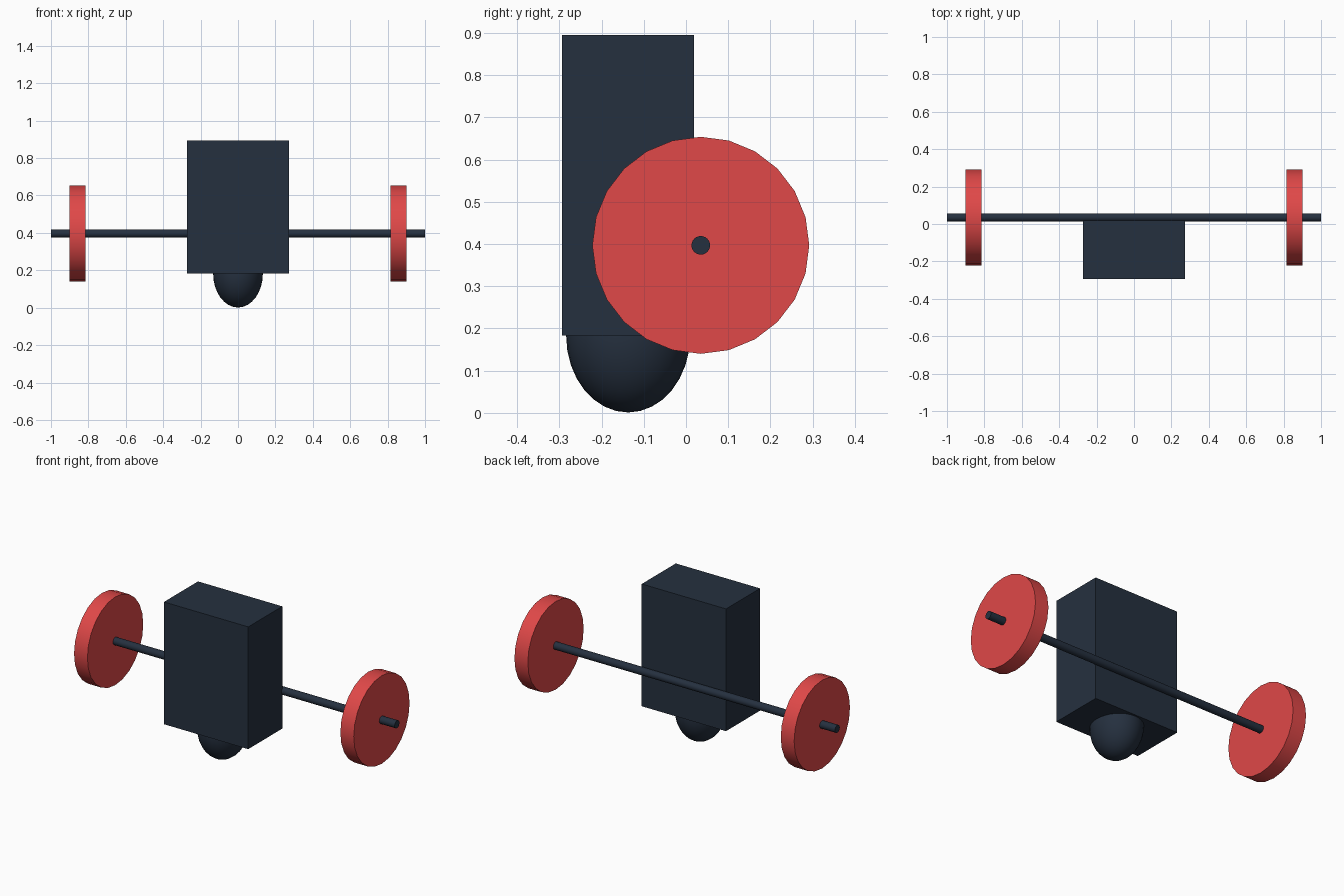
import bpy
import math

cube = bpy.data.objects.get("Cube")
if cube:
    bpy.data.objects.remove(cube, do_unlink=True)


def make_material(name, rgb):
    mat = bpy.data.materials.new(name)
    mat.use_nodes = True
    mat.diffuse_color = (*rgb, 1)
    mat.node_tree.nodes["Principled BSDF"].inputs["Base Color"].default_value = (*rgb, 1)
    return mat


NAVY = make_material("dark navy", (0.0185, 0.0296, 0.0497))
RED = make_material("wheel red", (0.745, 0.065, 0.065))

AXLE_Y, AXLE_Z = 0.035, 0.397


def finish(name, mat, smooth=True):
    obj = bpy.context.object
    obj.name = name
    obj.data.name = name
    obj.data.materials.append(mat)
    bpy.ops.object.transform_apply(location=False, rotation=True, scale=True)
    if smooth:
        bpy.ops.object.shade_smooth_by_angle(angle=math.radians(35))


def cross_cylinder(name, mat, x, radius, length, sides):
    """Cylinder lying along x on the axle line."""
    bpy.ops.mesh.primitive_cylinder_add(
        vertices=sides, radius=radius, depth=length,
        location=(x, AXLE_Y, AXLE_Z), rotation=(0, math.pi / 2, 0))
    finish(name, mat)


# Box body
bpy.ops.mesh.primitive_cube_add(size=1, location=(0, -0.137, 0.539))
bpy.context.object.scale = (0.543, 0.313, 0.712)
finish("body", NAVY, smooth=False)

# Rounded foot, half sunk into the underside of the body
bpy.ops.mesh.primitive_uv_sphere_add(
    segments=32, ring_count=16, radius=1, location=(0, -0.137, 0.183))
bpy.context.object.scale = (0.133, 0.147, 0.182)
finish("rounded_foot", NAVY)

# Axle and wheels
cross_cylinder("axle", NAVY, 0, 0.022, 2.0, 24)
for side, sign in (("left", 1), ("right", -1)):
    cross_cylinder(side + "_wheel", RED, sign * 0.858, 0.257, 0.086, 24)
